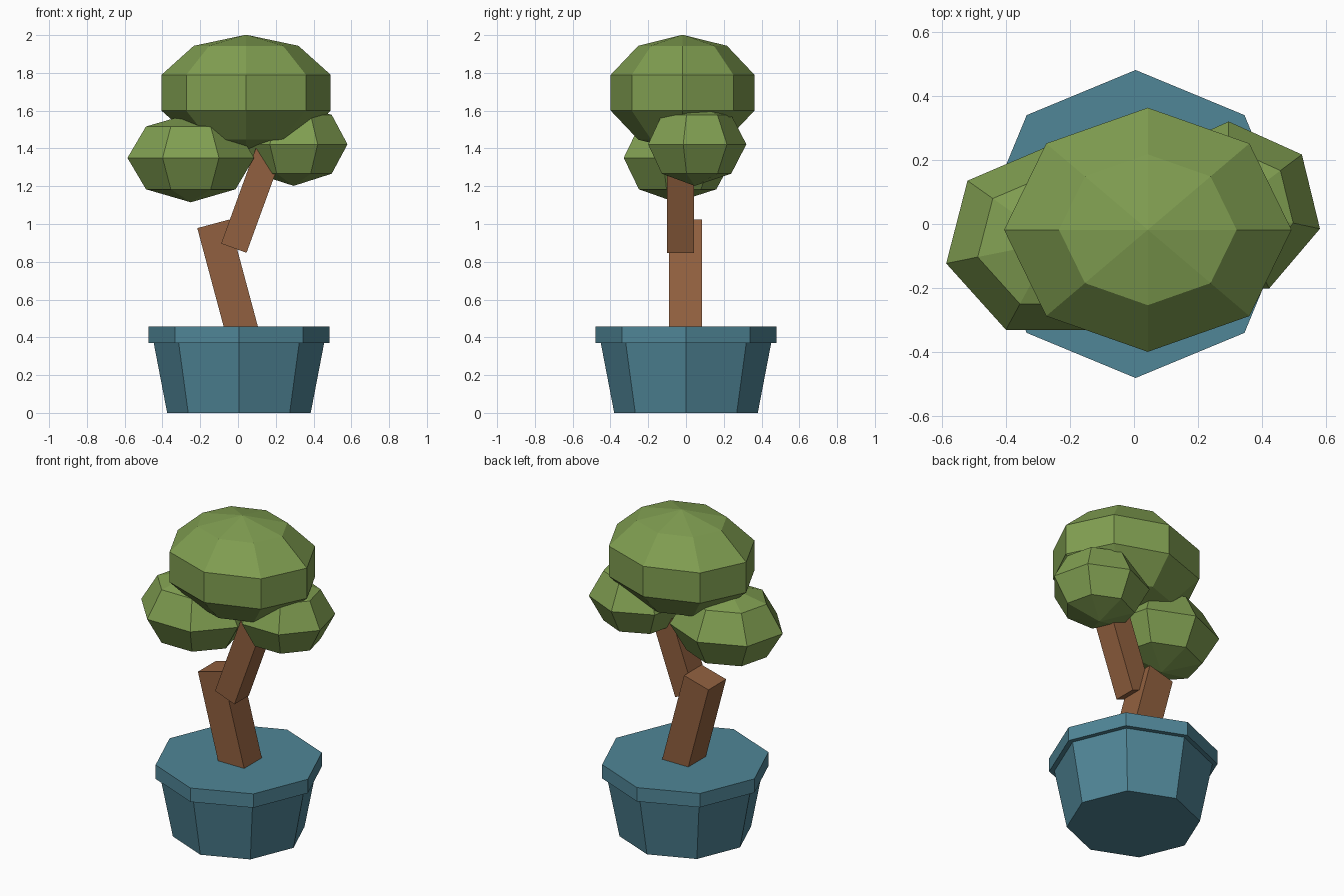
import bpy
import bmesh
from math import sin, cos, pi, radians
from mathutils import Matrix, Vector

if "Cube" in bpy.data.objects:
    bpy.data.objects.remove(bpy.data.objects["Cube"], do_unlink=True)


def make_material(name, colour):
    mat = bpy.data.materials.new(name)
    mat.use_nodes = True
    mat.diffuse_color = (*colour, 1)
    mat.node_tree.nodes["Principled BSDF"].inputs["Base Color"].default_value = (*colour, 1)
    return mat


LEAF = make_material("leaf green", (0.216, 0.342, 0.082))
BARK = make_material("bark brown", (0.285, 0.118, 0.05))
CLAY = make_material("pot blue", (0.08, 0.238, 0.309))


def finish(name, bm, mat):
    bmesh.ops.recalc_face_normals(bm, faces=bm.faces)
    mesh = bpy.data.meshes.new(name)
    bm.to_mesh(mesh)
    bm.free()
    mesh.materials.append(mat)
    obj = bpy.data.objects.new(name, mesh)
    bpy.context.collection.objects.link(obj)
    return obj


def lathe(name, profile, sides, centre, scale, mat):
    """Turn a (radius, height) profile; radius 0 makes a pole, open ends are capped."""
    bm = bmesh.new()
    rings = []
    for r, z in profile:
        if r < 1e-4:
            rings.append([bm.verts.new((0, 0, z))] * sides)
        else:
            rings.append([bm.verts.new((r * cos(pi / 2 + 2 * pi * i / sides),
                                        r * sin(pi / 2 + 2 * pi * i / sides), z))
                          for i in range(sides)])
    for low, high in zip(rings, rings[1:]):
        for i in range(sides):
            j = (i + 1) % sides
            corners = dict.fromkeys((low[i], low[j], high[j], high[i]))
            bm.faces.new(list(corners))
    for ring in (rings[0], rings[-1]):
        if ring[0] is not ring[1]:
            bm.faces.new(ring)
    bmesh.ops.transform(bm, verts=bm.verts,
                        matrix=Matrix.Translation(centre) @ Matrix.Diagonal((*scale, 1)))
    return finish(name, bm, mat)


def foliage(name, centre, radii, sides, rings):
    arc = [(sin(pi * k / rings), -cos(pi * k / rings)) for k in range(rings + 1)]
    return lathe(name, arc, sides, centre, radii, LEAF)


def trunk(name, base, width, length, lean):
    """Square post whose base centre is given, leaning sideways."""
    bm = bmesh.new()
    bmesh.ops.create_cube(bm, size=1)
    place = (Matrix.Translation(base) @ Matrix.Rotation(radians(lean), 4, "Y")
             @ Matrix.Diagonal((width, width, length, 1))
             @ Matrix.Translation(Vector((0, 0, 0.5))))
    bmesh.ops.transform(bm, verts=bm.verts, matrix=place)
    return finish(name, bm, BARK)


# Pot with overhanging rim
lathe("pot_body", [(0.38, 0), (0.455, 0.39)], 8, (0.005, 0, 0), (1, 1, 1), CLAY)
lathe("pot_rim", [(0.48, 0.37), (0.48, 0.457)], 8, (0.005, 0, 0), (1, 1, 1), CLAY)

# Crooked trunk
trunk("lower_trunk", (0.03, -0.002, 0.4), 0.175, 0.622, -15)
trunk("upper_trunk", (-0.022, -0.029, 0.872), 0.143, 0.6, 20)

# Three leaf clumps
foliage("crown_foliage", (0.043, -0.018, 1.695), (0.471, 0.4, 0.307), 8, 5)
foliage("right_foliage", (-0.25, -0.055, 1.35), (0.344, 0.305, 0.235), 7, 4)
foliage("left_foliage", (0.295, 0.046, 1.422), (0.292, 0.2735, 0.22), 7, 4)
